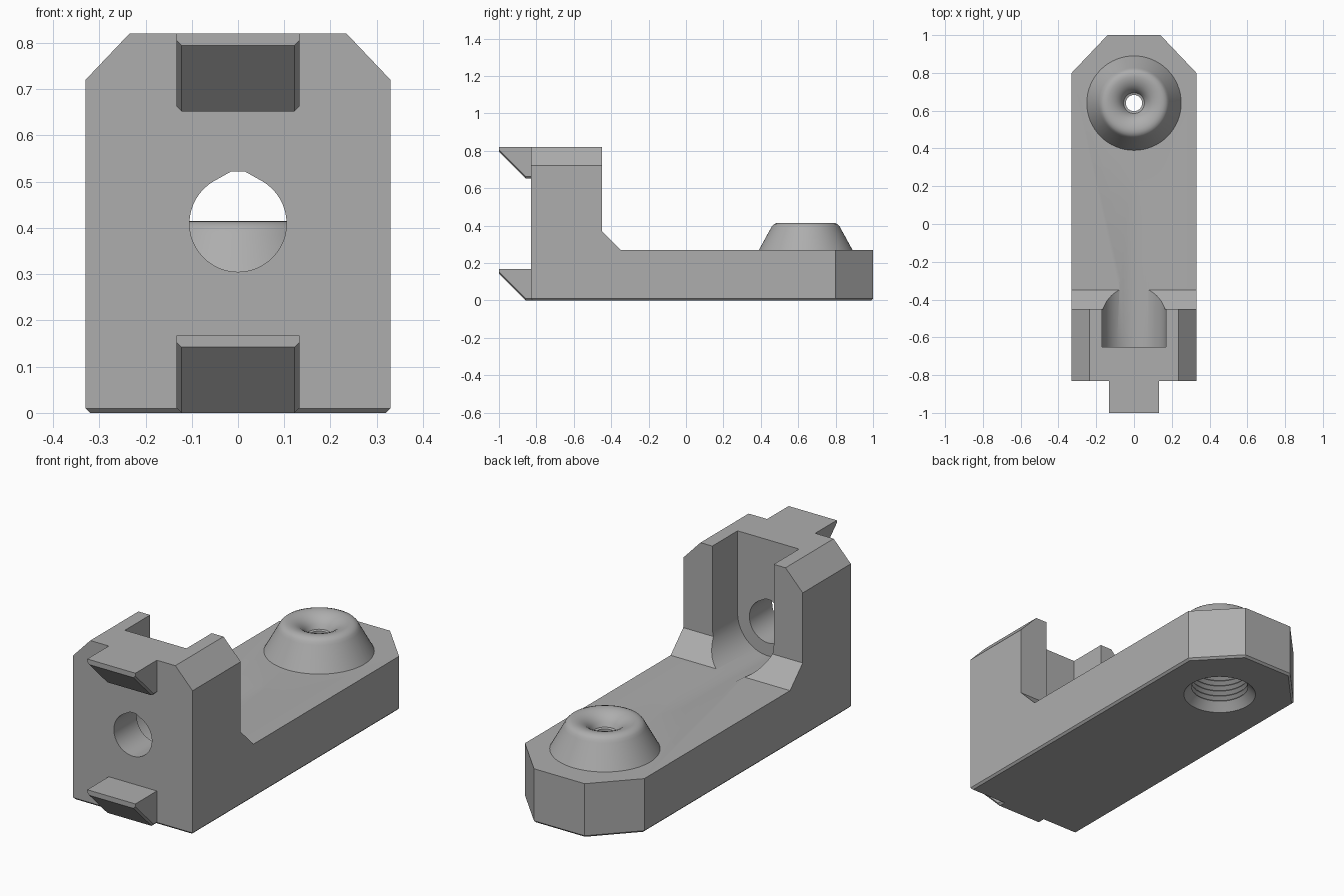
import bpy, bmesh
from math import sin, cos, pi, radians
from mathutils import Vector

if "Cube" in bpy.data.objects:
    bpy.data.objects.remove(bpy.data.objects["Cube"])

grey = bpy.data.materials.new("plain grey")
grey.use_nodes = True
colour = (0.42, 0.42, 0.42, 1)
grey.diffuse_color = colour
grey.node_tree.nodes["Principled BSDF"].inputs["Base Color"].default_value = colour


def make_object(name, bm):
    bmesh.ops.recalc_face_normals(bm, faces=bm.faces[:])
    mesh = bpy.data.meshes.new(name)
    bm.to_mesh(mesh)
    bm.free()
    mesh.materials.append(grey)
    ob = bpy.data.objects.new(name, mesh)
    bpy.context.collection.objects.link(ob)
    return ob


def loft(sections):
    """Closed skin through a row of matching cross-sections."""
    bm = bmesh.new()
    rings = [[bm.verts.new(p) for p in s] for s in sections]
    n = len(rings[0])
    for a, b in zip(rings, rings[1:]):
        for i in range(n):
            j = (i + 1) % n
            bm.faces.new((a[i], a[j], b[j], b[i]))
    bm.faces.new(rings[0])
    bm.faces.new(rings[-1])
    return bm


def lathe(profile, y, steps=64):
    """Solid of revolution around a vertical axis at the given y."""
    return loft([[(r * cos(2 * pi * i / steps), y + r * sin(2 * pi * i / steps), z)
                  for i in range(steps)] for r, z in profile])


def combine(target, other, operation):
    mod = target.modifiers.new(operation.lower(), 'BOOLEAN')
    mod.operation, mod.object, mod.solver = operation, other, 'EXACT'
    bpy.context.view_layer.objects.active = target
    bpy.ops.object.modifier_apply(modifier=mod.name)
    bpy.data.objects.remove(other)


W, BACK, FRONT, DECK, TOP = 0.33, 1.0, -0.83, 0.27, 0.82
BOSS_Y = 0.64

# L-shaped body from its side profile
side = [(FRONT, 0), (BACK, 0), (BACK, DECK), (-0.35, DECK),
        (-0.45, 0.37), (-0.45, TOP), (FRONT, TOP)]
bm = loft([[(x, y, z) for y, z in side] for x in (-W, W)])

# Corner cuts and the small chamfer round the underside
c = 0.01
cuts = [((0, FRONT + c, 0), (0, -1, -1)), ((0, BACK - c, 0), (0, 1, -1))]
for s in (-1, 1):
    corner = Vector((s * 0.2, 0.19, 0)).normalized()
    cuts += [((s * W, 0, 0.72), (s * 0.1, 0, 0.095)),
             ((s * W, 0.8, 0), corner),
             ((s * (W - c), 0, 0), (s, 0, -1)),
             (Vector((s * W, 0.8, 0)) - corner * c, corner - Vector((0, 0, 1)))]
for point, normal in cuts:
    result = bmesh.ops.bisect_plane(bm, geom=bm.verts[:] + bm.edges[:] + bm.faces[:],
                                    plane_co=point, plane_no=normal, clear_outer=True)
    rim = [e for e in bm.edges if e.is_boundary]
    bmesh.ops.holes_fill(bm, edges=rim, sides=0)
body = make_object("bracket_body", bm)

# Rounded boss with a dished top
boss_profile = [(0.25, DECK - 0.02), (0.25, DECK), (0.187, 0.385), (0.18, 0.398), (0.17, 0.408),
                (0.155, 0.414), (0.138, 0.415), (0.118, 0.411), (0.098, 0.403),
                (0.08, 0.39), (0.065, 0.373), (0.055, 0.352), (0.03, 0.345)]
combine(body, make_object("boss", lathe(boss_profile, BOSS_Y)), 'UNION')

# Threaded bore from below, narrowing to a pinhole through the boss
bore = [(0.172, -0.05), (0.172, 0), (0.15, 0.025)]
pitch = 0.028
for i in range(8):
    z = 0.03 + i * pitch
    bore += [(0.135, z + pitch * 0.4), (0.135, z + pitch * 0.5), (0.154, z + pitch * 0.9)]
bore += [(0.135, 0.265), (0.043, 0.32), (0.043, 0.5)]
combine(body, make_object("threaded_bore", lathe(bore, BOSS_Y)), 'DIFFERENCE')


# U-shaped channel, rising gently until it runs out on the deck
def channel(y, lift):
    r, cz, n = 0.17, 0.41 + lift, 28
    arc = [(r * cos(pi + pi * i / n), y, cz + r * sin(pi + pi * i / n)) for i in range(n + 1)]
    return arc + [(r, y, 1), (-r, y, 1)]


combine(body, make_object("channel", loft([channel(-0.65, 0), channel(0.3, 0.034)])), 'DIFFERENCE')

# Screw hole with a peaked top
r, cz, n = 0.105, 0.41, 40
hole = [(r * cos(a), cz + r * sin(a))
        for a in (radians(120 + 300 * i / n) for i in range(n + 1))]
hole += [(0.015, 0.522), (-0.015, 0.522)]
combine(body, make_object("screw_hole", loft([[(x, y, z) for x, z in hole] for y in (-0.9, -0.6)])),
        'DIFFERENCE')


# Hooks on the front, chamfered at both ends of the sloping underside
def hook(name, top, depth):
    def section(x, up):
        low = top - depth + up
        return [(x, FRONT + 0.015, top), (x, -1, top), (x, -1, top - 0.025 + up),
                (x, -0.857, low), (x, FRONT + 0.015, low)]
    half, bev = 0.133, 0.011
    return make_object(name, loft([section(-half, bev), section(bev - half, 0),
                                   section(half - bev, 0), section(half, bev)]))


hook("upper_hook", TOP, 0.168)
hook("lower_hook", 0.167, 0.167)

# Smooth round surfaces, crisp corners
bpy.ops.object.select_all(action='DESELECT')
body.select_set(True)
bpy.context.view_layer.objects.active = body
bpy.ops.object.shade_smooth_by_angle(angle=radians(28))
